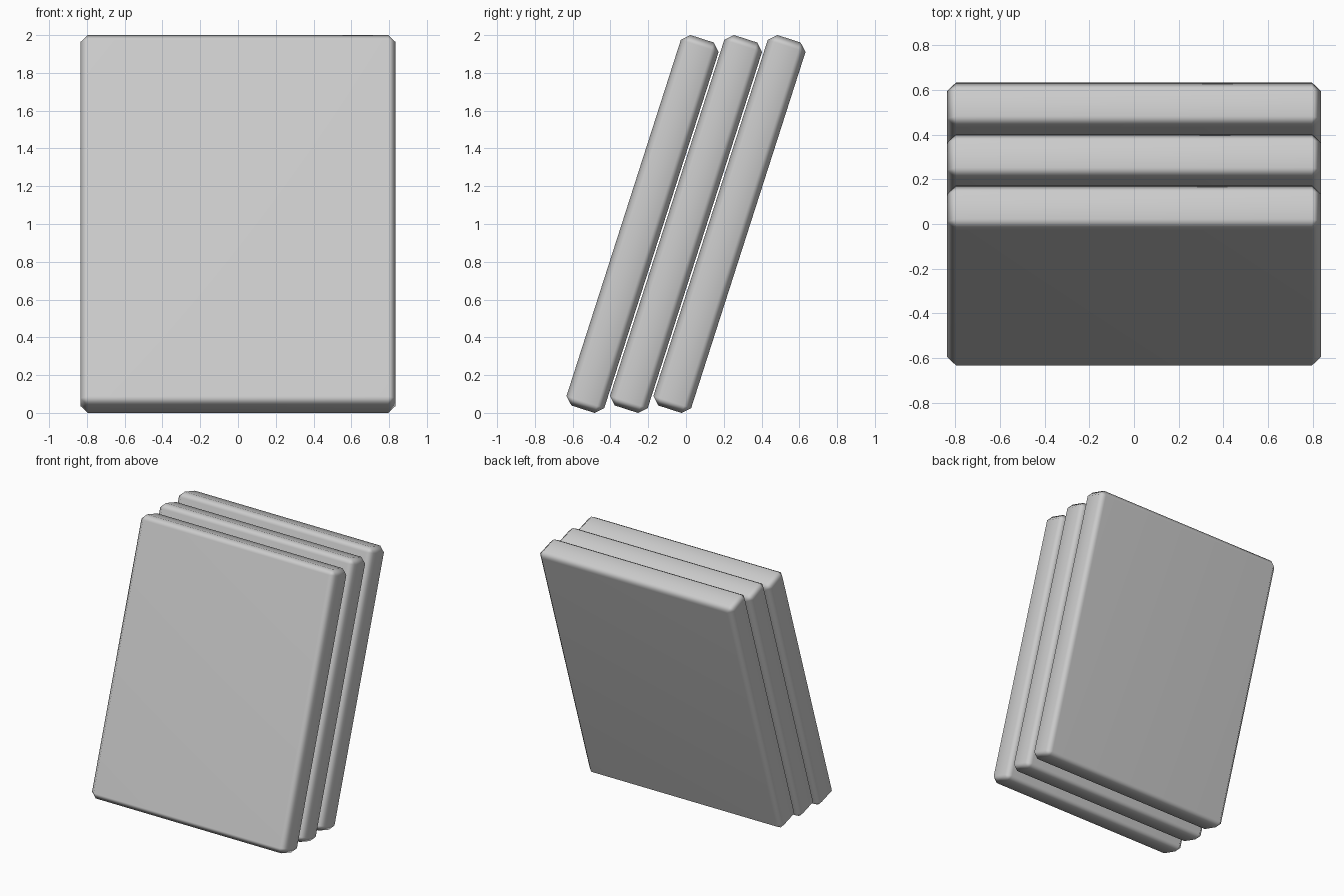
import bpy
import math

cube = bpy.data.objects.get("Cube")
if cube:
    bpy.data.objects.remove(cube, do_unlink=True)

WIDTH, THICK, HEIGHT = 1.67, 0.21, 2.06
CHAMFER, LEAN, SPACING = 0.04, math.radians(17.8), 0.23

grey = bpy.data.materials.new("light grey")
grey.use_nodes = True
colour = (0.6, 0.6, 0.6, 1)
grey.diffuse_color = colour
grey.node_tree.nodes["Principled BSDF"].inputs["Base Color"].default_value = colour


def slab(name, y):
    """A chamfered upright slab leaning towards the back."""
    bpy.ops.mesh.primitive_cube_add(size=1, location=(0, y, 1))
    ob = bpy.context.object
    ob.name = name
    ob.scale = (WIDTH, THICK, HEIGHT)
    bpy.ops.object.transform_apply(location=False, rotation=False, scale=True)
    ob.rotation_euler.x = -LEAN
    ob.data.materials.append(grey)
    bpy.ops.object.shade_smooth()
    bevel = ob.modifiers.new("chamfer", 'BEVEL')
    bevel.width = CHAMFER
    bevel.segments = 1
    bevel.limit_method = 'NONE'
    # Keep the broad faces flat while the chamfers shade softly
    ob.modifiers.new("soft_edges", 'WEIGHTED_NORMAL')


# Three matching slabs, one behind the other
for i, name in enumerate(("front_slab", "middle_slab", "back_slab")):
    slab(name, (i - 1) * SPACING)
